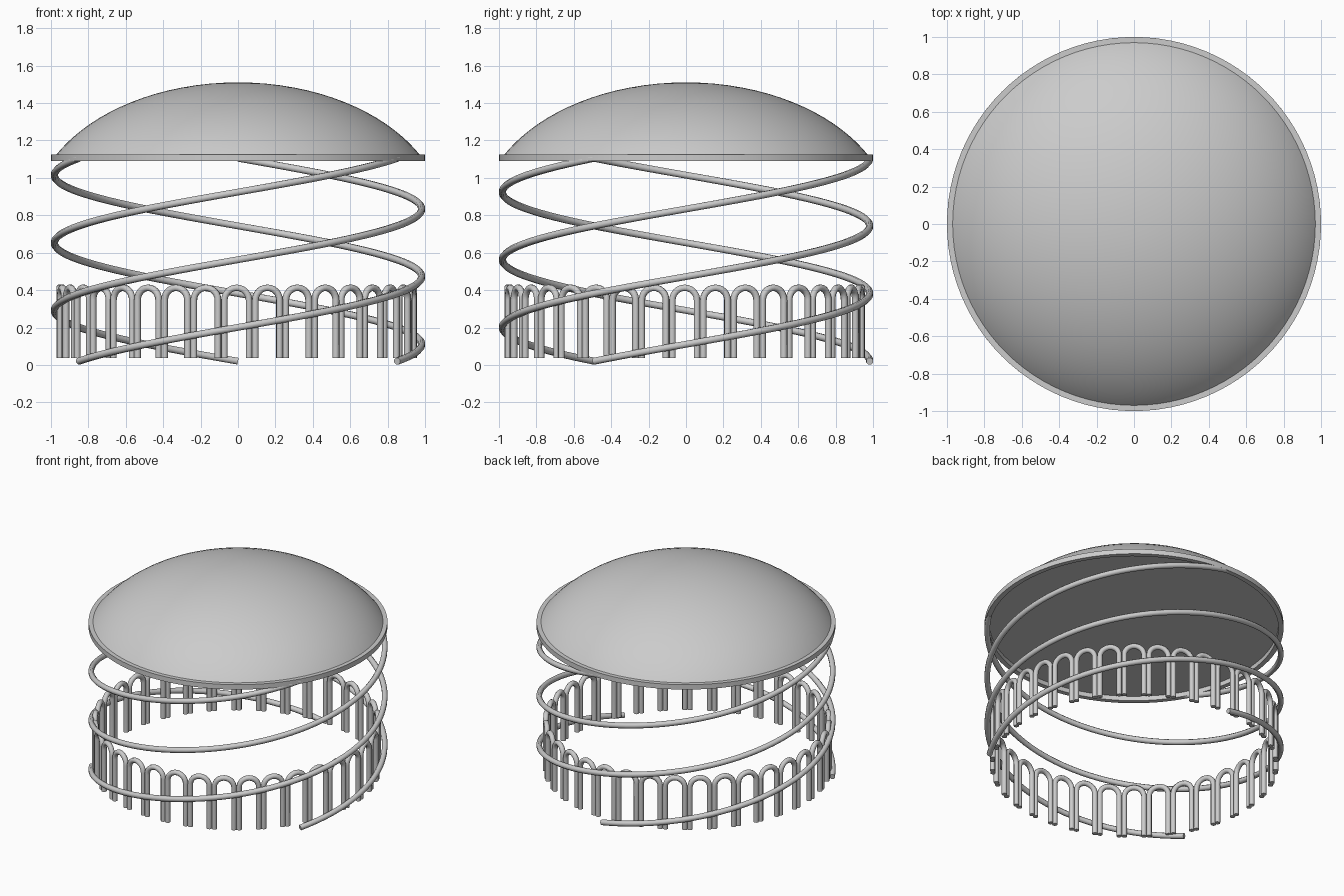
import bpy, bmesh
from math import sin, cos, pi, sqrt, radians
from mathutils import Vector

if "Cube" in bpy.data.objects:
    bpy.data.objects.remove(bpy.data.objects["Cube"])


def finish(bm, name, angle=35):
    bmesh.ops.recalc_face_normals(bm, faces=bm.faces)
    me = bpy.data.meshes.new(name)
    bm.to_mesh(me)
    bm.free()
    ob = bpy.data.objects.new(name, me)
    bpy.context.collection.objects.link(ob)
    bpy.ops.object.select_all(action='DESELECT')
    ob.select_set(True)
    bpy.context.view_layer.objects.active = ob
    bpy.ops.object.shade_smooth_by_angle(angle=radians(angle))
    return ob


def section(w, h, sides):
    # regular cross-section, w by h across its flats
    k = 0.5 / cos(pi / sides)
    return [(w * k * cos((2 * i + 1) * pi / sides), h * k * sin((2 * i + 1) * pi / sides))
            for i in range(sides)]


def sweep(bm, pts, normals, sec, closed=False):
    # carry a cross-section along a path, kept upright by outward normals
    n, rings = len(pts), []
    for i, (p, nor) in enumerate(zip(pts, normals)):
        a = pts[(i - 1) % n] if closed else pts[max(i - 1, 0)]
        b = pts[(i + 1) % n] if closed else pts[min(i + 1, n - 1)]
        side = (b - a).normalized().cross(nor).normalized()
        rings.append([bm.verts.new(p + nor * u + side * v) for u, v in sec])
    m = len(sec)
    for i in range(n if closed else n - 1):
        r0, r1 = rings[i], rings[(i + 1) % n]
        for j in range(m):
            bm.faces.new((r0[j], r0[(j + 1) % m], r1[(j + 1) % m], r1[j]))
    if not closed:
        bm.faces.new(rings[0])
        bm.faces.new(rings[-1])


def out(t):
    return Vector((cos(t), sin(t), 0))


# domed roof with a flat underside
bm = bmesh.new()
A, B, ZC, EDGE, SEG, STEPS = 1.10, 0.7286, 0.781, 0.972, 96, 20
rows = []
for i in range(STEPS):
    r = EDGE * sin((1 - i / STEPS) * pi / 2)
    z = ZC + B * sqrt(1 - (r / A) ** 2) + 0.001
    rows.append([bm.verts.new(out(2 * pi * k / SEG) * r + Vector((0, 0, z))) for k in range(SEG)])
tip = bm.verts.new((0, 0, 1.51))
for k in range(SEG):
    q = (k + 1) % SEG
    for lo, hi in zip(rows, rows[1:]):
        bm.faces.new((lo[k], lo[q], hi[q], hi[k]))
    bm.faces.new((rows[-1][k], rows[-1][q], tip))
bm.faces.new(rows[0])
finish(bm, "dome_roof")

# rim ring under the roof
bm = bmesh.new()
nors = [out(2 * pi * k / 96) for k in range(96)]
sweep(bm, [n * 0.983 + Vector((0, 0, 1.108)) for n in nors], nors,
      section(0.034, 0.036, 4), closed=True)
finish(bm, "rim_ring")

# three full-turn spiral rails
for s in range(3):
    bm = bmesh.new()
    start, N = radians(90 + 120 * s), 96
    nors = [out(start + 2 * pi * i / N) for i in range(N + 1)]
    pts = [n * 0.982 + Vector((0, 0, 0.02 + 1.085 * i / N)) for i, n in enumerate(nors)]
    sweep(bm, pts, nors, section(0.036, 0.036, 8))
    finish(bm, f"spiral_rail_{s + 1}", 50)

# low fence of 36 round-topped arches
bm = bmesh.new()
R, HALF, SPRING = 0.947, 0.0655, 0.347
for k in range(36):
    n = out(radians(10 * k))
    t = Vector((-n.y, n.x, 0))
    base = n * R + Vector((-0.007, -0.007, 0))
    flat = [(HALF, 0.036)]
    flat += [(HALF * cos(pi * i / 12), SPRING + HALF * sin(pi * i / 12)) for i in range(13)]
    flat += [(-HALF, 0.036)]
    pts = [base + t * x + Vector((0, 0, z)) for x, z in flat]
    sweep(bm, pts, [n] * len(pts), section(0.034, 0.034, 8))
finish(bm, "arch_fence", 50)
